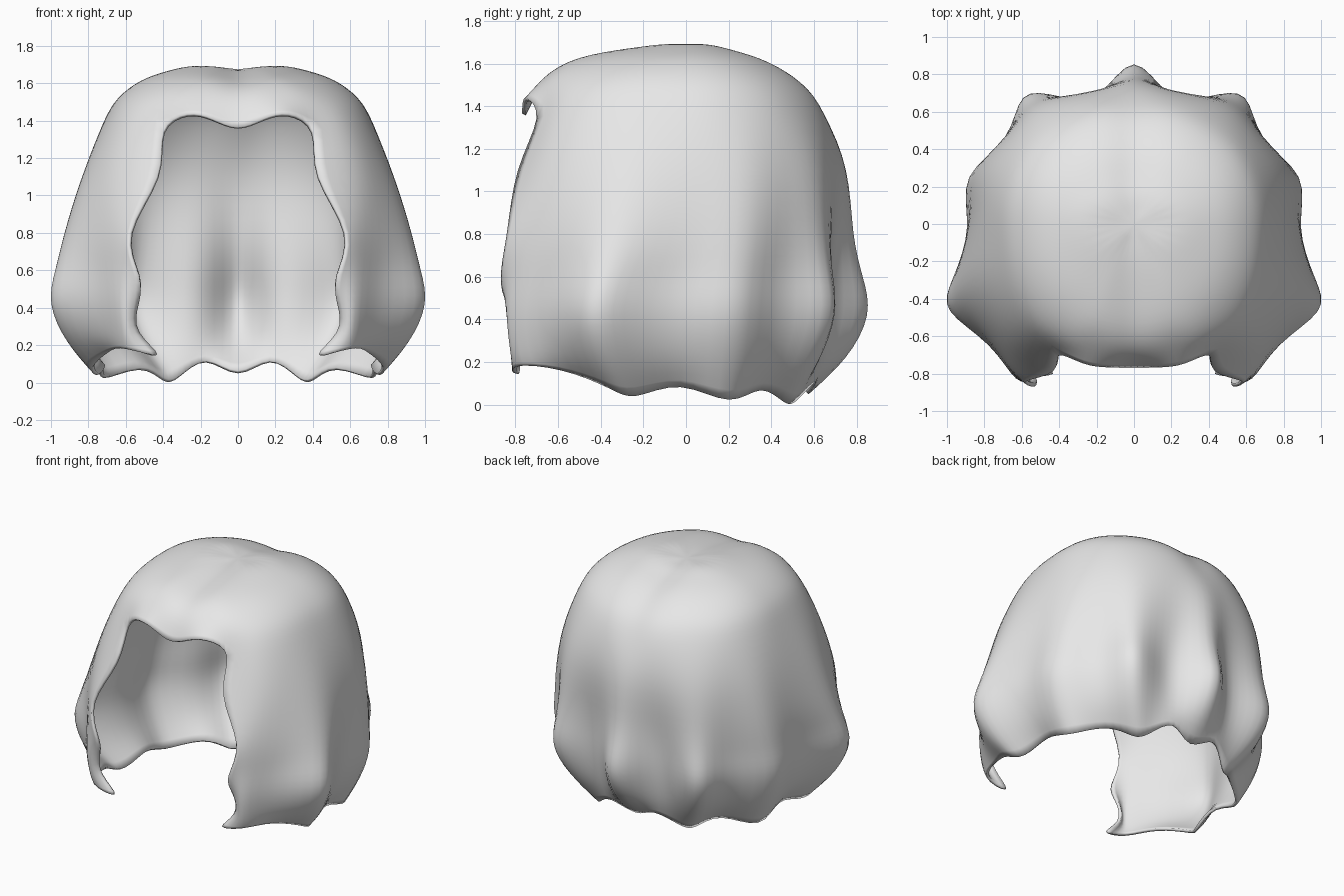
import bpy, bmesh
from math import sin, cos, radians, exp
from mathutils import Vector

if "Cube" in bpy.data.objects:
    bpy.data.objects.remove(bpy.data.objects["Cube"])

# Upper rings: height, half width, depth to the back, depth to the front, front squareness
RINGS = [(1.695, .22, .14, .18, 2), (1.665, .38, .25, .38, 2.1), (1.615, .52, .4, .58, 2.2),
         (1.52, .645, .55, .7, 2.4), (1.38, .725, .655, .77, 2.6), (1.1, .81, .74, .8, 3),
         (.8, .87, .73, .85, 3.3)]
HAIRLINE_ROW = 4
HAIRLINE = [1.365, 1.41, 1.435]          # ends of the short columns over the face

# Locks from front to back: x and y at the fullest point, hem pull-in, hem height
LOCKS = [(.63, -.84, .95, .18), (.77, -.65, .9, .16), (1, -.47, .78, .08),
         (.97, -.3, .77, .04), (.885, -.03, .82, .085), (.9, .25, .8, .02),
         (.68, .45, .78, .07), (.6, .69, .67, .01), (.4, .68, .78, .03),
         (.19, .68, .9, .11), (0, .88, .65, .045)]

# Edge of the face opening, from below the hairline to the lock tip
FACE_EDGE = [(.43, -.79, 1.1), (.58, -.84, .8), (.53, -.87, .57),
             (.53, -.82, .42), (.53, -.8, .27), (.43, -.8, .15)]


def ring_point(angle, ring):
    """Point on a squarish oval ring; angle 0 faces the front."""
    z, width, back, front, squareness = ring
    s, c = sin(angle), -cos(angle)
    power, depth = (squareness, front) if c < 0 else (2.2, back)
    r = (abs(s / width) ** power + abs(c / depth) ** power) ** (-1 / power)
    x = r * s
    parting = .03 * exp(-(x / .12) ** 2) if z > 1.3 else 0
    return Vector((x, r * c, z - parting))


def lock_column(angle, lock):
    x, y, pull, hem_z = lock
    full = Vector((x, y, .42))
    hem = Vector((x * pull, y * pull, hem_z))
    column = [ring_point(angle, ring) for ring in RINGS]
    # The folds fade in from the temples down
    for k, share in ((-2, .15), (-1, .45)):
        p = column[k]
        column[k] = p.lerp(Vector((x, y, p.z)), share)
    above = column[-1].lerp(full, .65)
    above.z = .6
    below = full.lerp(hem, .38)
    below.z = .2 + hem_z * .3
    return column + [above, full, below, hem]


# Half of the columns, front centre to back centre
half = []
for i, z in enumerate(HAIRLINE):
    column = [ring_point(radians(10 * i), ring) for ring in RINGS[:HAIRLINE_ROW + 1]]
    column[-1].z = z
    half.append(column)
edge = [ring_point(radians(30), ring) for ring in RINGS[:HAIRLINE_ROW + 1]]
edge[-1].z = 1.34
half.append(edge + [Vector(p) for p in FACE_EDGE])
for i, lock in enumerate(LOCKS):
    half.append(lock_column(radians(30 + 150 * (i + 1) / len(LOCKS)), lock))

# Mirror into a closed loop of columns and skin it
mirrored = [[Vector((-p.x, p.y, p.z)) for p in col] for col in half[-2:0:-1]]
bm = bmesh.new()
crown = bm.verts.new((0, 0, 1.672))
columns = [[bm.verts.new(p) for p in col] for col in half + mirrored]
for a, b in zip(columns, columns[1:] + columns[:1]):
    bm.faces.new((crown, a[0], b[0]))
    for k in range(min(len(a), len(b)) - 1):
        bm.faces.new((a[k], a[k + 1], b[k + 1], b[k]))

# Push the cage out until the smoothed surface passes through its points
targets = {v: v.co.copy() for v in bm.verts if v is not crown}
for step in range(4):
    moves = {}
    for v, target in targets.items():
        rim = v.is_boundary
        near = [e.other_vert(v).co for e in v.link_edges if e.is_boundary or not rim]
        average = sum(near, Vector()) / len(near)
        moves[v] = target - v.co.lerp(average, .33 if rim else .5)
    for v, move in moves.items():
        v.co += move
bmesh.ops.recalc_face_normals(bm, faces=bm.faces)
bm.normal_update()
if crown.normal.z < 0:
    bmesh.ops.reverse_faces(bm, faces=bm.faces)

mesh = bpy.data.meshes.new("hair_shell")
bm.to_mesh(mesh)
bm.free()
hair = bpy.data.objects.new("hair_shell", mesh)
bpy.context.collection.objects.link(hair)
mesh.shade_smooth()

smooth = hair.modifiers.new("smooth", "SUBSURF")
smooth.levels = smooth.render_levels = 2
shell = hair.modifiers.new("thickness", "SOLIDIFY")
shell.thickness = .02
shell.offset = -1

# Single plain colour
grey = bpy.data.materials.new("light_grey")
grey.use_nodes = True
grey.diffuse_color = (.8, .8, .8, 1)
grey.node_tree.nodes["Principled BSDF"].inputs["Base Color"].default_value = (.8, .8, .8, 1)
mesh.materials.append(grey)
